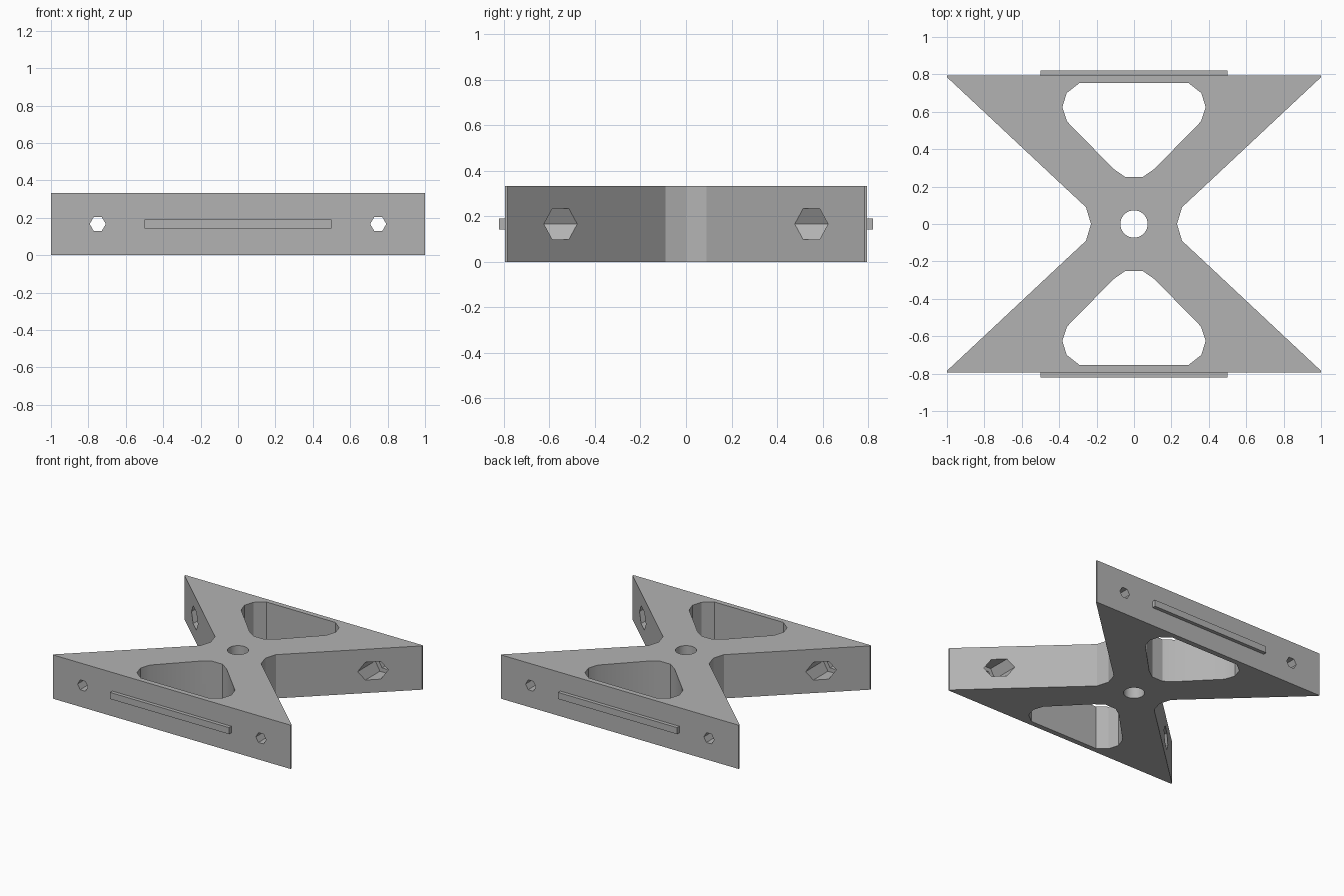
import bpy, bmesh, math
from mathutils import Matrix

if "Cube" in bpy.data.objects:
    bpy.data.objects.remove(bpy.data.objects["Cube"], do_unlink=True)

HEIGHT, HALF_DEPTH = 0.333, 0.795
MID = HEIGHT / 2

grey = bpy.data.materials.new("plain grey")
grey.use_nodes = True
colour = (0.45, 0.45, 0.45, 1)
grey.diffuse_color = colour
grey.node_tree.nodes["Principled BSDF"].inputs["Base Color"].default_value = colour


def finish(name, bm):
    bmesh.ops.recalc_face_normals(bm, faces=bm.faces)
    mesh = bpy.data.meshes.new(name)
    bm.to_mesh(mesh)
    bm.free()
    mesh.materials.append(grey)
    obj = bpy.data.objects.new(name, mesh)
    bpy.context.collection.objects.link(obj)
    return obj


def prism(name, outline, z0, z1):
    bm = bmesh.new()
    face = bm.faces.new([bm.verts.new((x, y, z0)) for x, y in outline])
    top = bmesh.ops.extrude_face_region(bm, geom=[face])["geom"]
    verts = [v for v in top if isinstance(v, bmesh.types.BMVert)]
    bmesh.ops.translate(bm, verts=verts, vec=(0, 0, z1 - z0))
    return finish(name, bm)


def box(name, centre, size):
    bm = bmesh.new()
    bmesh.ops.create_cube(bm, size=1, matrix=Matrix.Translation(centre) @ Matrix.Diagonal((*size, 1)))
    return finish(name, bm)


def rod(name, sides, radius, length, centre, along_y):
    bm = bmesh.new()
    turn = Matrix.Rotation(math.pi / 2, 4, "X") if along_y else Matrix()
    bmesh.ops.create_cone(bm, cap_ends=True, segments=sides, radius1=radius, radius2=radius,
                          depth=length, matrix=Matrix.Translation(centre) @ turn)
    if along_y:
        # Point the hexagon corners sideways
        middle = Matrix.Translation(centre)
        spin = middle @ Matrix.Rotation(math.pi / 6, 4, "Y") @ middle.inverted()
        bmesh.ops.transform(bm, matrix=spin, verts=bm.verts)
    return finish(name, bm)


def cut(target, cutter):
    cutter.hide_render = True
    mod = target.modifiers.new("cut", "BOOLEAN")
    mod.operation, mod.solver, mod.object = "DIFFERENCE", "EXACT", cutter
    bpy.context.view_layer.objects.active = target
    bpy.ops.object.modifier_apply(modifier=mod.name)
    bpy.data.objects.remove(cutter, do_unlink=True)


# Hourglass body: one quarter outline, mirrored around
quarter = [(1, HALF_DEPTH), (1, 0.785), (0.375, 0.2), (0.257, 0.09)]
right_side = quarter + [(0.23, 0)] + [(x, -y) for x, y in reversed(quarter)]
body = prism("hourglass_body", right_side + [(-x, -y) for x, y in right_side], 0, HEIGHT)

# Rounded triangular pockets through the body, front and back
half_pocket = [(0.29, 0.755), (0.36, 0.7), (0.383, 0.625), (0.357, 0.547), (0.11, 0.295), (0.045, 0.25)]
pocket = half_pocket + [(-x, y) for x, y in reversed(half_pocket)]
for side in (-1, 1):
    cut(body, prism("pocket_cutter", [(x, y * side) for x, y in pocket], -0.1, HEIGHT + 0.1))

# Centre bore
cut(body, rod("bore_cutter", 48, 0.073, 1, (0, 0, MID), False))

# Hexagonal bolt holes with wider nut recesses opening on the sloped sides
for side in (-1, 1):
    for x in (-0.75, 0.75):
        cut(body, rod("bolt_hole_cutter", 6, 0.043, 0.6, (x, side * 0.7, MID), True))
        cut(body, rod("nut_recess_cutter", 6, 0.078, 0.3, (x, side * 0.54, MID), True))

bpy.ops.object.select_all(action="DESELECT")
body.select_set(True)
bpy.context.view_layer.objects.active = body
bpy.ops.object.shade_smooth_by_angle(angle=math.radians(30))

# Locating rails on the end faces
for name, side in (("front_rail", -1), ("back_rail", 1)):
    box(name, (0, side * 0.805, MID), (1, 0.034, 0.05))
